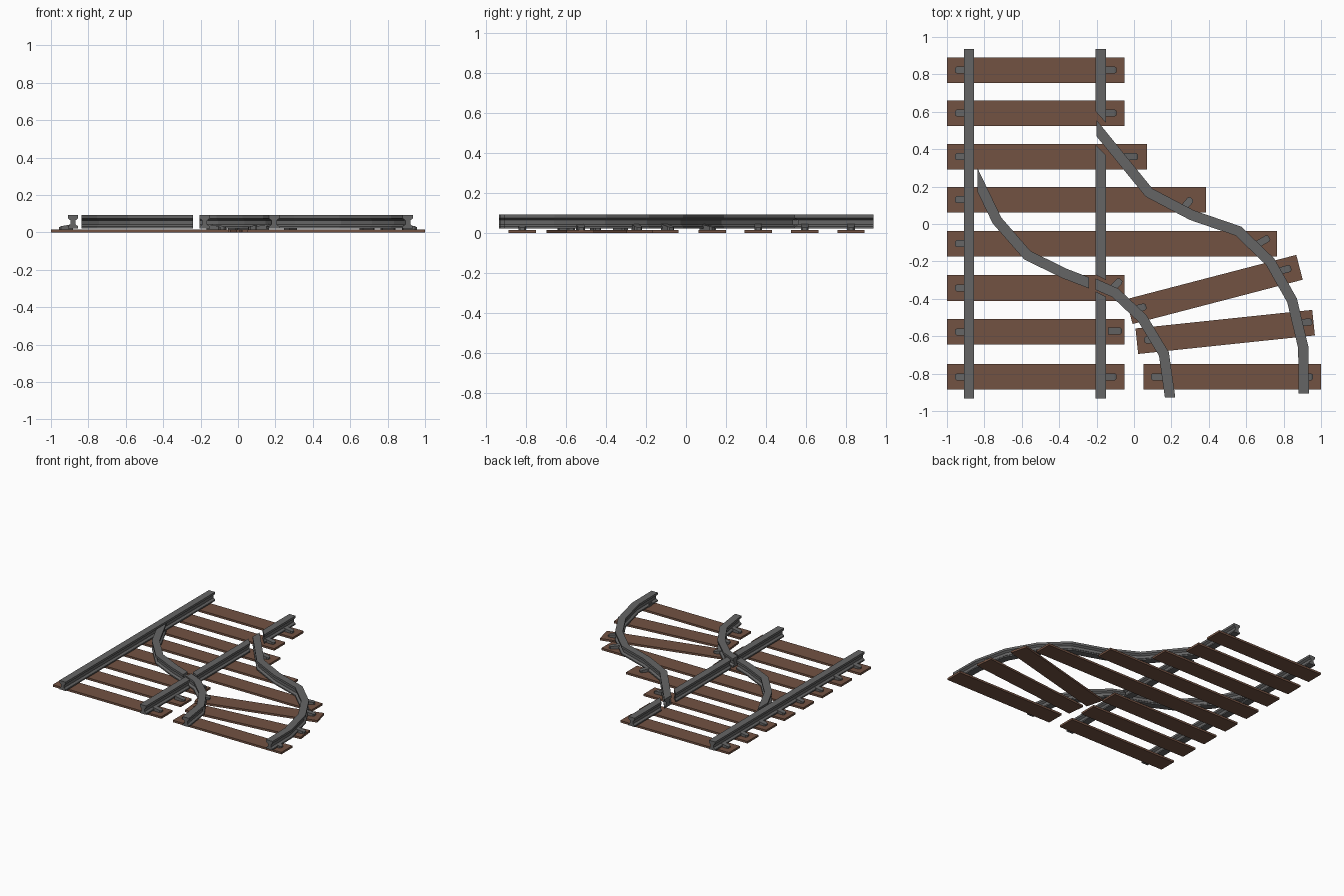
import bpy, bmesh, math
from mathutils import Vector, Matrix

if "Cube" in bpy.data.objects:
    bpy.data.objects.remove(bpy.data.objects["Cube"])


def material(name, color):
    m = bpy.data.materials.new(name)
    m.diffuse_color = (*color, 1)
    m.use_nodes = True
    m.node_tree.nodes["Principled BSDF"].inputs["Base Color"].default_value = m.diffuse_color
    return m


WOOD = material("wood", (0.17, 0.085, 0.055))
STEEL = material("steel", (0.13, 0.13, 0.13))


def finish(bm, name, mat):
    bmesh.ops.recalc_face_normals(bm, faces=bm.faces)
    me = bpy.data.meshes.new(name)
    bm.to_mesh(me)
    bm.free()
    me.materials.append(mat)
    ob = bpy.data.objects.new(name, me)
    bpy.context.collection.objects.link(ob)
    return ob


def sleeper(x0, x1, y, angle=0, width=0.137):
    bm = bmesh.new()
    bmesh.ops.create_cube(bm, size=1)
    bm.transform(Matrix.Translation(((x0 + x1) / 2, y, 0.008))
                 @ Matrix.Rotation(math.radians(angle), 4, 'Z')
                 @ Matrix.Diagonal((x1 - x0, width, 0.016, 1)))
    finish(bm, "sleeper", WOOD)


# half of the I-shaped rail section, mirrored for the other side
HALF = [(0.0275, 0.022), (0.0275, 0.032), (0.013, 0.043),
        (0.013, 0.064), (0.0275, 0.075), (0.0275, 0.092)]
SECTION = HALF + [(-u, z) for u, z in reversed(HALF)]


def rail(name, pts, start_cut=None, end_cut=None):
    """Sweep the section along a polyline; cuts give the direction of slanted ends."""
    pts = [Vector(p) for p in pts]
    dirs = [(b - a).normalized() for a, b in zip(pts, pts[1:])]
    bm = bmesh.new()
    rings = []
    for i, p in enumerate(pts):
        d0, d1 = dirs[max(i - 1, 0)], dirs[min(i, len(dirs) - 1)]
        n = Vector((d1.y, -d1.x))
        t = d0 + d1
        m = Vector((t.y, -t.x))
        if i == 0 and start_cut:
            m = Vector(start_cut)
        if i == len(pts) - 1 and end_cut:
            m = Vector(end_cut)
        m = m / m.dot(n)
        rings.append([bm.verts.new((p.x + m.x * u, p.y + m.y * u, z)) for u, z in SECTION])
    k = len(SECTION)
    for a, b in zip(rings, rings[1:]):
        for j in range(k):
            bm.faces.new((a[j], a[(j + 1) % k], b[(j + 1) % k], b[j]))
    bm.faces.new(rings[0])
    bm.faces.new(rings[-1])
    finish(bm, name, STEEL)


def clip(x, y, angle):
    """Sloped rail clip whose tip lies at x, y and points outward along angle."""
    plan = [(-0.075, -0.019), (-0.01, -0.019), (0, -0.011),
            (0, 0.011), (-0.01, 0.019), (-0.075, 0.019)]
    bm = bmesh.new()
    low = [bm.verts.new((u, v, 0.016)) for u, v in plan]
    top = [bm.verts.new((u, v, min(0.045, 0.028 - u * 0.5))) for u, v in plan]
    bm.faces.new(low)
    bm.faces.new((top[0], top[1], top[4], top[5]))
    bm.faces.new(top[1:5])
    for j in range(6):
        bm.faces.new((low[j], low[(j + 1) % 6], top[(j + 1) % 6], top[j]))
    bm.transform(Matrix.Translation((x, y, 0)) @ Matrix.Rotation(math.radians(angle), 4, 'Z'))
    finish(bm, "rail_clip", STEEL)


# sleepers of the straight track, with the left clip on each
rows = [0.823, 0.593, 0.36, 0.13, -0.105, -0.342, -0.577, -0.817]
ends = [-0.05, -0.05, 0.07, 0.385, 0.765, -0.05, -0.05, -0.05]
for y, x1 in zip(rows, ends):
    sleeper(-1, x1, y)
    clip(-0.957, y, 180)

# sleepers of the branch
sleeper(0.05, 1, -0.817)
sleeper(0.0125, 0.9625, -0.577, 6)
sleeper(-0.04, 0.9, -0.35, 14.6)

# remaining clips
for c in [(-0.093, 0.823, 0), (-0.093, 0.593, 0), (0.022, 0.36, 0), (0.308, 0.137, 50),
          (0.723, -0.072, 30), (-0.07, -0.298, 45), (-0.065, -0.572, 0), (-0.093, -0.817, 0),
          (0.09, -0.817, 180), (0.957, -0.817, 0), (0.055, -0.622, 186), (0.953, -0.522, 6),
          (0.065, -0.44, 15), (0.84, -0.235, 15)]:
    clip(*c)

# straight rails, the right one broken where the branch crosses
rail("left_rail", [(-0.882, -0.932), (-0.882, 0.935)])
X = -0.178
rail("right_rail_back", [(X, 0.572), (X, 0.935)], start_cut=(0.05, -0.055))
rail("right_rail_middle", [(X, -0.285), (X, 0.395)], (0.05, -0.025), (0.05, -0.05))
rail("right_rail_front", [(X, -0.932), (X, -0.375)], end_cut=(0.05, -0.025))

# curved branch rails
rail("outer_curve_rail",
     [(-0.2, 0.512), (0.08, 0.168), (0.31, 0.047), (0.558, -0.038), (0.728, -0.202),
      (0.845, -0.408), (0.905, -0.66), (0.908, -0.905)], start_cut=(0, 1), end_cut=(1, 0))
rail("inner_curve_rail_back",
     [(-0.838, 0.238), (-0.732, 0.018), (-0.57, -0.167), (-0.37, -0.265), (-0.24, -0.315)],
     (0, 1), (0, 1))
rail("inner_curve_rail_front",
     [(-0.205, -0.322), (-0.1, -0.368), (0.045, -0.505), (0.16, -0.695), (0.193, -0.928)],
     (0, 1), (1, 0))
